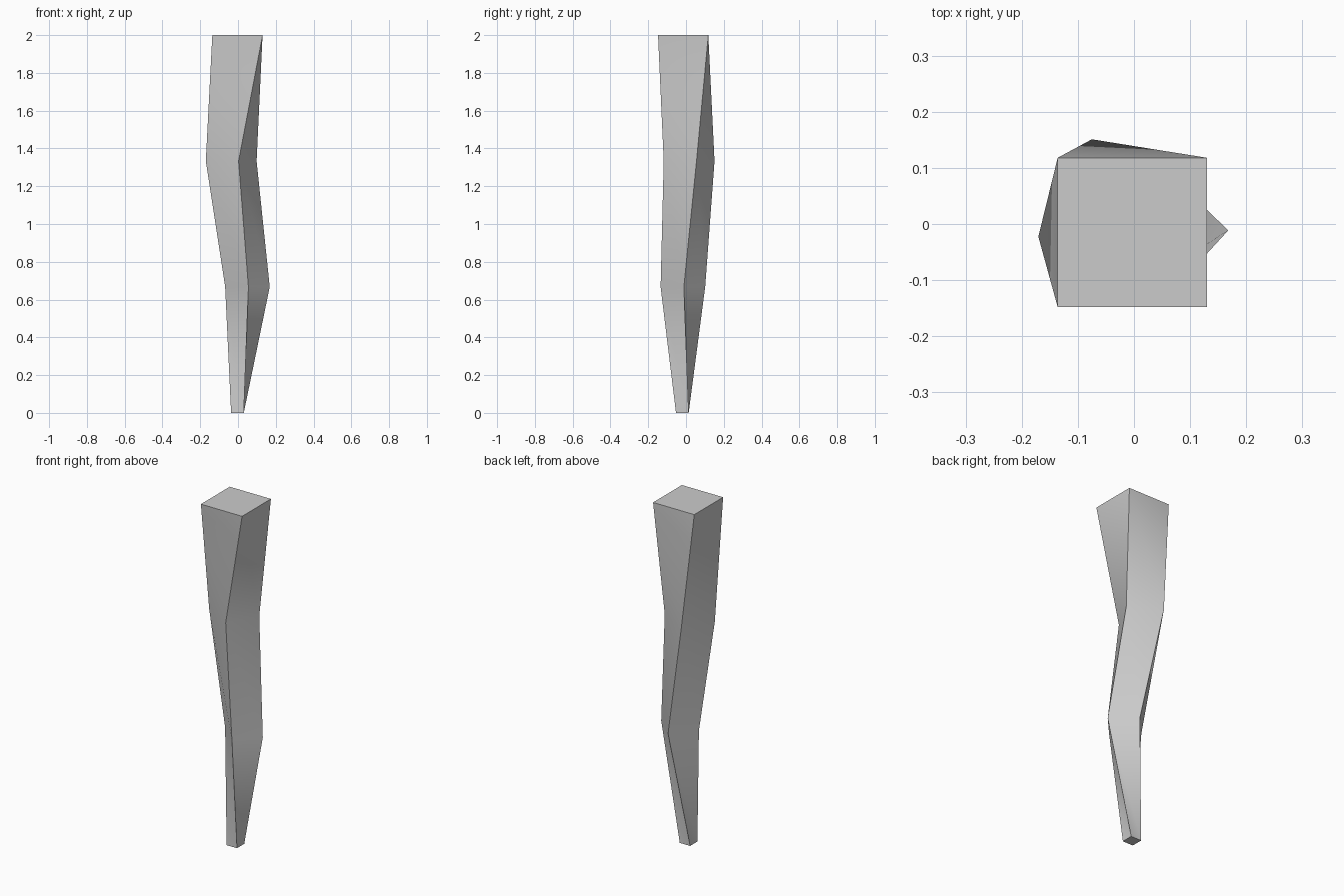
import bpy, bmesh
from math import radians, sin, cos, sqrt

if "Cube" in bpy.data.objects:
    bpy.data.objects.remove(bpy.data.objects["Cube"])

# Square cross-sections: height, centre x, centre y, side, twist in degrees
SECTIONS = [
    (0.0, -0.003, -0.0195, 0.067, 0.0),
    (0.667, 0.050, -0.0165, 0.167, -42.5),
    (1.333, -0.036, 0.0165, 0.198, -28.8),
    (2.0, -0.003, -0.015, 0.266, 0.0),
]


def square_ring(bm, z, cx, cy, side, twist):
    r = side / sqrt(2)
    angles = [radians(45 + 90 * i + twist) for i in range(4)]
    return [bm.verts.new((cx + r * cos(a), cy + r * sin(a), z)) for a in angles]


# Crooked tapered post, each twisted side split along one diagonal
bm = bmesh.new()
rings = [square_ring(bm, *s) for s in SECTIONS]
for low, high in zip(rings, rings[1:]):
    for i in range(4):
        j = (i + 1) % 4
        bm.faces.new((low[i], low[j], high[i]))
        bm.faces.new((low[j], high[j], high[i]))

# End caps
bm.faces.new(rings[0][::-1])
bm.faces.new(rings[-1])
bmesh.ops.recalc_face_normals(bm, faces=bm.faces)

# Smooth along the bends, sharp at the four long corners and the ends
for f in bm.faces:
    f.smooth = len(f.verts) == 3
for ring in (rings[0], rings[-1]):
    for i in range(4):
        bm.edges.get((ring[i - 1], ring[i])).smooth = False
for low, high in zip(rings, rings[1:]):
    for a, b in zip(low, high):
        bm.edges.get((a, b)).smooth = False

mesh = bpy.data.meshes.new("crooked_post")
bm.to_mesh(mesh)
bm.free()
post = bpy.data.objects.new("crooked_post", mesh)
bpy.context.collection.objects.link(post)
